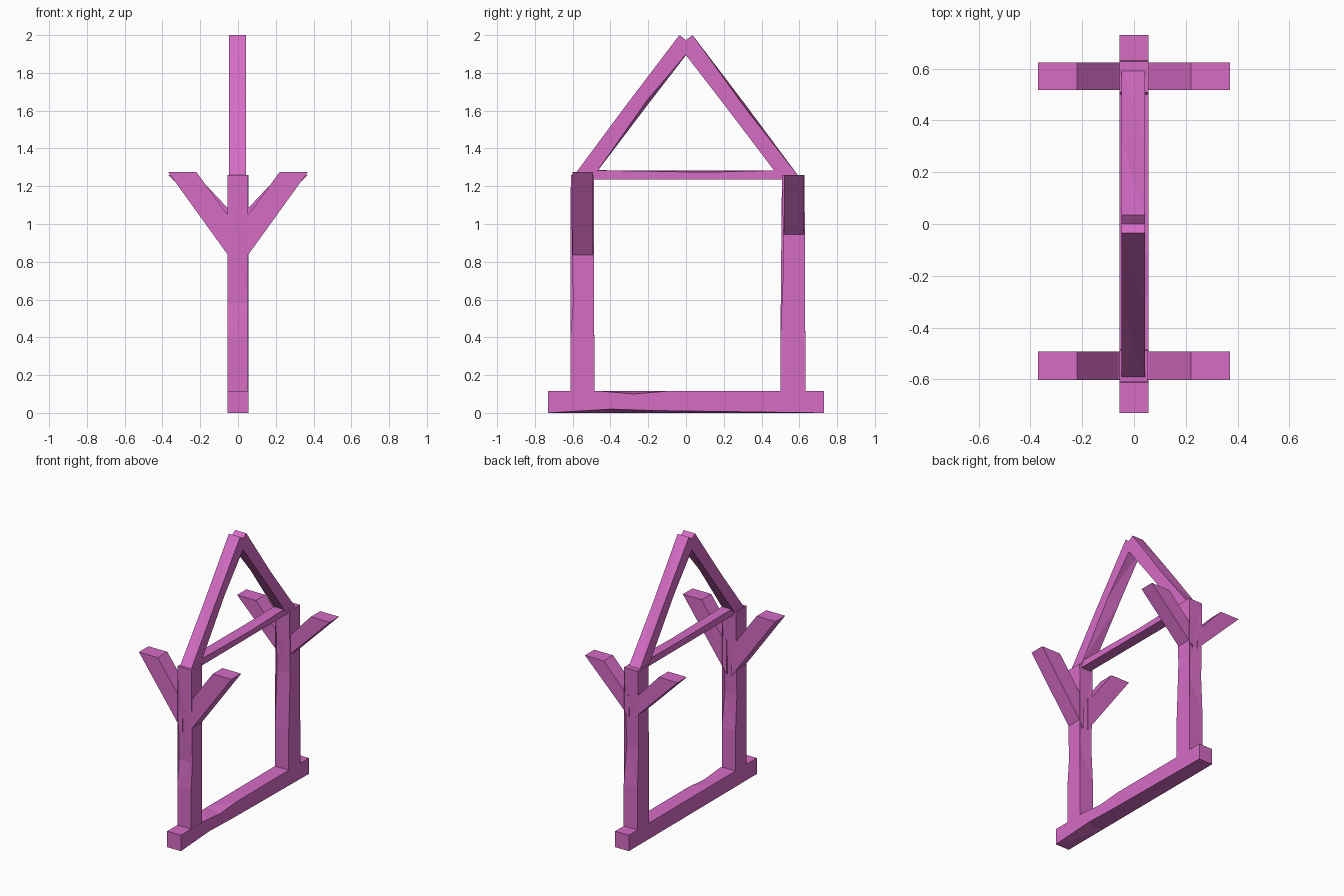
import bpy, bmesh
from mathutils import Vector

cube = bpy.data.objects.get("Cube")
if cube:
    bpy.data.objects.remove(cube, do_unlink=True)

pink = bpy.data.materials.new("pink wood")
pink.use_nodes = True
colour = (0.67, 0.15, 0.56, 1)
pink.diffuse_color = colour
pink.node_tree.nodes["Principled BSDF"].inputs["Base Color"].default_value = colour


def timber(name, outline, axis, lo, hi, chips=()):
    """Extrude an outline along x or y; chips shift single corners on one side."""
    bm = bmesh.new()

    def place(a, b, depth):
        return Vector((depth, a, b)) if axis == "x" else Vector((a, depth, b))

    rings = [[bm.verts.new(place(a, b, d)) for a, b in outline] for d in (lo, hi)]
    for side, index, da, db, depth in chips:
        rings[side][index].co += place(da, db, depth)
    for ring in rings:
        bm.faces.new(ring)
    for i in range(len(outline)):
        j = (i + 1) % len(outline)
        bm.faces.new((rings[0][i], rings[0][j], rings[1][j], rings[1][i]))
    bmesh.ops.triangulate(bm, faces=bm.faces[:])
    bmesh.ops.recalc_face_normals(bm, faces=bm.faces[:])
    mesh = bpy.data.meshes.new(name)
    bm.to_mesh(mesh)
    bm.free()
    mesh.materials.append(pink)
    obj = bpy.data.objects.new(name, mesh)
    bpy.context.collection.objects.link(obj)


def mirrored(outline):
    return [(-a, b) for a, b in outline]


# Ground beam with a worn edge
timber("ground_beam",
       [(-.73, 0), (-.4, 0), (-.15, 0), (.73, 0),
        (.73, .115), (-.1, .115), (-.28, .115), (-.45, .115), (-.73, .115)],
       "x", -.055, .055,
       [(1, 1, 0, .02, 0), (1, 2, 0, .012, 0), (1, 6, 0, -.015, 0)])

# Uprights, slightly waisted by hand carving
timber("front_post",
       [(-.612, .1), (-.612, .4), (-.598, .58), (-.61, 1.26),
        (-.488, 1.26), (-.5, .65), (-.485, .4), (-.485, .1)],
       "x", -.056, .054, [(0, 2, .008, 0, 0), (1, 5, -.008, 0, -.01)])
timber("back_post",
       [(.5, .1), (.5, .4), (.517, .8), (.508, 1.26),
        (.628, 1.26), (.618, .7), (.632, .42), (.632, .1)],
       "x", -.055, .055, [(0, 2, .008, 0, 0), (1, 5, -.008, 0, -.01)])

# Forked branches on both posts
front_fork = [(.02, .79), (.37, 1.275), (.22, 1.275), (.06, 1.055), (.02, 1.03)]
back_fork = [(.02, .91), (.37, 1.26), (.22, 1.26), (.06, 1.09), (.02, 1.06)]
for place, fork, lo, hi in (("front", front_fork, -.602, -.492),
                            ("back", back_fork, .518, .624)):
    timber(place + "_left_branch", fork, "y", lo, hi)
    timber(place + "_right_branch", mirrored(fork), "y", lo, hi)

# Rafters crossing at the ridge
rafter = [(-.602, 1.245), (-.32, 1.625), (-.035, 2.0), (.04, 1.945),
          (-.2, 1.635), (-.48, 1.265), (-.5, 1.245)]
timber("front_rafter", rafter, "x", -.048, .042,
       [(1, 4, -.012, .012, 0), (0, 1, .006, -.006, 0)])
timber("back_rafter", mirrored(rafter), "x", -.048, .042,
       [(1, 1, -.008, -.008, 0), (0, 4, .008, .01, 0)])

# Thin tie beam between the posts
timber("tie_beam",
       [(-.51, 1.235), (.53, 1.235), (.53, 1.285), (.1, 1.282), (-.51, 1.285)],
       "x", -.038, .038, [(1, 3, 0, -.008, 0)])
